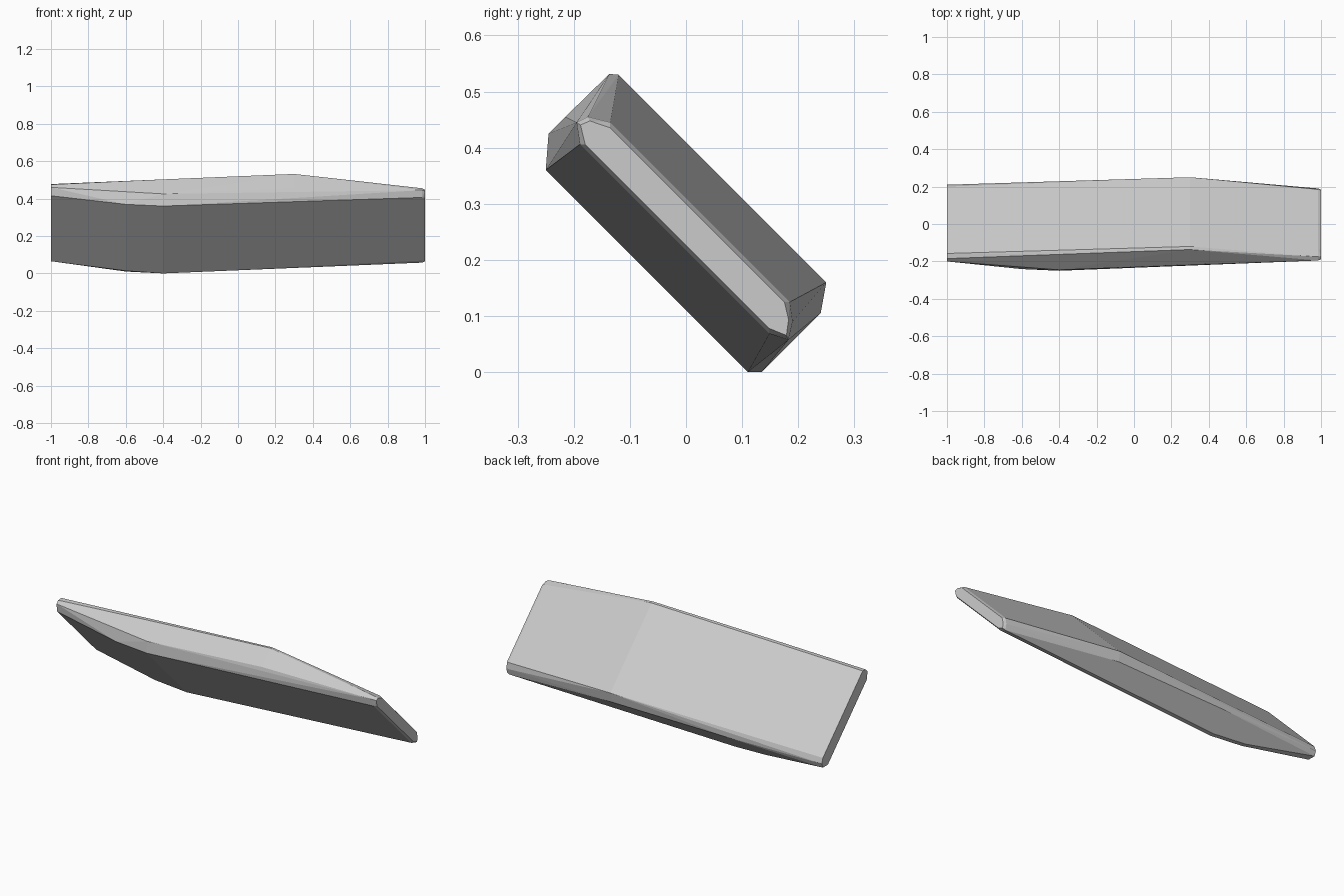
import bpy, bmesh
from math import radians

if "Cube" in bpy.data.objects:
    bpy.data.objects.remove(bpy.data.objects["Cube"])

# Cross-sections of the tilted slab: x -> (along slab, across slab) points,
# measured in the 45 degree frame as (y - z, y + z)
sections = {
    -1.0: [(-.635, .32), (.08, .32), (.12, .30), (.135, .265),
           (.09, .22), (-.61, .22), (-.66, .26), (-.66, .29)],
    -0.6: [(.135, .155), (.10, .128), (-.61, .128)],
    -0.4: [(-.64, .36), (.08, .36), (.135, .32), (.135, .135),
           (.11, .11), (-.61, .11), (-.67, .18), (-.665, .34)],
    0.3: [(-.65, .41), (.09, .41), (.135, .345), (.135, .21),
          (.09, .165), (-.60, .165), (-.67, .24), (-.668, .395)],
    0.985: [(-.58, .31), (.06, .31), (.10, .28), (.125, .24),
            (.08, .217), (-.595, .217), (-.64, .25), (-.63, .28)],
}
# Small bevel on the right end: the last section, slightly inset
mid_s, mid_n = -.26, .262
sections[1.0] = [(mid_s + (s - mid_s) * .97, mid_n + (n - mid_n) * .8)
                 for s, n in sections[0.985]]

# Convex skin over all sections
bm = bmesh.new()
for x, pts in sections.items():
    for s, n in pts:
        bm.verts.new((x, (n + s) / 2, (n - s) / 2))
hull = bmesh.ops.convex_hull(bm, input=bm.verts[:])
loose = [v for v in bm.verts if not v.link_faces]
bmesh.ops.delete(bm, geom=loose, context='VERTS')
bmesh.ops.dissolve_limit(bm, angle_limit=radians(1), verts=bm.verts[:], edges=bm.edges[:])
bmesh.ops.recalc_face_normals(bm, faces=bm.faces[:])

mesh = bpy.data.meshes.new("tilted_slab")
bm.to_mesh(mesh)
bm.free()
slab = bpy.data.objects.new("tilted_slab", mesh)
bpy.context.collection.objects.link(slab)
